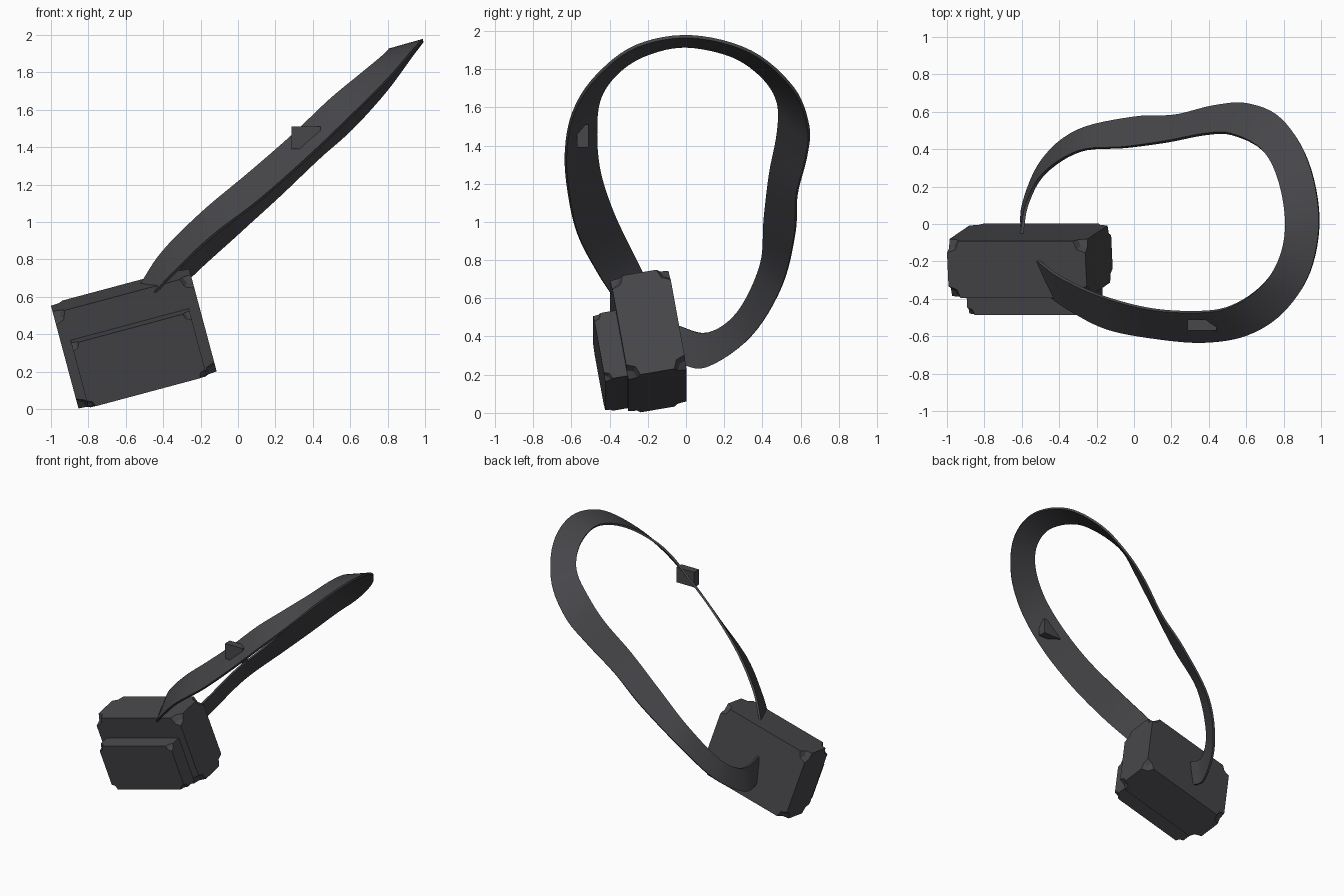
import bpy
import bmesh
from math import radians
from mathutils import Matrix, Vector

cube = bpy.data.objects.get("Cube")
if cube:
    bpy.data.objects.remove(cube, do_unlink=True)

COLOUR = (0.063, 0.061, 0.068, 1.0)
fabric = bpy.data.materials.new("charcoal_fabric")
fabric.use_nodes = True
fabric.diffuse_color = COLOUR
bsdf = next(n for n in fabric.node_tree.nodes if n.type == "BSDF_PRINCIPLED")
bsdf.inputs["Base Color"].default_value = COLOUR
bsdf.inputs["Roughness"].default_value = 0.9


def add_object(name, bm):
    """Turn a bmesh into a named object with the fabric material."""
    bmesh.ops.recalc_face_normals(bm, faces=bm.faces)
    mesh = bpy.data.meshes.new(name)
    bm.to_mesh(mesh)
    bm.free()
    mesh.materials.append(fabric)
    obj = bpy.data.objects.new(name, mesh)
    bpy.context.collection.objects.link(obj)
    return obj


def add_box(name, low, high, notch=0.0, frame=Matrix()):
    """Box between two corners, with scooped vertices, placed in a frame."""
    low, high = Vector(low), Vector(high)
    bm = bmesh.new()
    bmesh.ops.create_cube(bm, size=1)
    for v in bm.verts:
        v.co = Vector((v.co[i] * (high - low)[i] for i in range(3))) + (low + high) / 2
    if notch:
        bmesh.ops.bevel(bm, geom=bm.verts[:], offset=notch, offset_type="OFFSET",
                        segments=2, profile=0.08, affect="VERTICES")
    bm.transform(frame)
    return add_object(name, bm)


# Tilted pouch: local origin is its lower front right-hand corner
tilt = Matrix.Rotation(radians(-15), 4, "Y") @ Matrix.Rotation(radians(10), 4, "X")
pouch_frame = Matrix.Translation((-0.85, -0.302, -0.008)) @ tilt
add_box("pouch_body", (0, 0, 0), (0.765, 0.31, 0.545), 0.065, pouch_frame)
add_box("front_pocket", (0.053, -0.12, 0.02), (0.708, 0.06, 0.38), 0.04, pouch_frame)

# Strap stations: narrow upper edge, then flared lower edge
stations = [
    ((-0.6, -0.05, 0.46), (-0.6, -0.05, 0.26)),
    ((-0.57, 0.11, 0.42), (-0.59, 0.11, 0.24)),
    ((-0.48, 0.27, 0.53), (-0.49, 0.34, 0.4)),
    ((-0.29, 0.39, 0.78), (-0.3, 0.5, 0.66)),
    ((-0.05, 0.41, 1.02), (0, 0.57, 0.94)),
    ((0.17, 0.44, 1.26), (0.22, 0.58, 1.14)),
    ((0.38, 0.48, 1.47), (0.43, 0.63, 1.34)),
    ((0.52, 0.48, 1.63), (0.61, 0.64, 1.5)),
    ((0.68, 0.4, 1.76), (0.79, 0.56, 1.7)),
    ((0.77, 0.24, 1.87), (0.93, 0.34, 1.89)),
    ((0.81, 0, 1.92), (0.99, 0.03, 1.97)),
    ((0.77, -0.2, 1.88), (0.94, -0.26, 1.92)),
    ((0.66, -0.35, 1.79), (0.8, -0.47, 1.76)),
    ((0.49, -0.45, 1.65), (0.61, -0.59, 1.57)),
    ((0.29, -0.47, 1.46), (0.38, -0.63, 1.35)),
    ((0.06, -0.45, 1.26), (0.12, -0.61, 1.12)),
    ((-0.19, -0.38, 1.05), (-0.14, -0.56, 0.92)),
    ((-0.4, -0.28, 0.84), (-0.34, -0.46, 0.73)),
    ((-0.52, -0.19, 0.66), (-0.47, -0.37, 0.59)),
]


def smooth_path(points, steps=6):
    """Catmull-Rom curve through the points."""
    pts = [Vector(p) for p in points]
    pts = [2 * pts[0] - pts[1]] + pts + [2 * pts[-1] - pts[-2]]
    path = []
    for a, b, c, d in zip(pts, pts[1:], pts[2:], pts[3:]):
        for k in range(steps):
            t = k / steps
            path.append(b + 0.5 * t * ((c - a) + t * ((2 * a - 5 * b + 4 * c - d)
                                                      + t * (3 * (b - c) + d - a))))
    path.append(pts[-2])
    return path


def add_strap(name, thickness):
    """Closed thin band swept between the two edge paths."""
    upper, lower = (smooth_path(edge) for edge in zip(*stations))
    bm = bmesh.new()
    rings = []
    last = len(upper) - 1
    for i, (u, w) in enumerate(zip(upper, lower)):
        before, after = max(i - 1, 0), min(i + 1, last)
        along = upper[after] + lower[after] - upper[before] - lower[before]
        off = along.cross(w - u).normalized() * thickness / 2
        rings.append([bm.verts.new(p) for p in (u + off, w + off, w - off, u - off)])
    for r, s in zip(rings, rings[1:]):
        for j in range(4):
            k = (j + 1) % 4
            bm.faces.new((r[j], r[k], s[k], s[j]))
    bm.faces.new(rings[0])
    bm.faces.new(rings[-1])
    return add_object(name, bm)


strap = add_strap("shoulder_strap", 0.016)
for obj in bpy.context.selected_objects:
    obj.select_set(False)
strap.select_set(True)
bpy.context.view_layer.objects.active = strap
bpy.ops.object.shade_smooth_by_angle(angle=radians(35))

# Strap buckle
add_box("strap_buckle", (0.285, -0.57, 1.39), (0.44, -0.51, 1.51))
